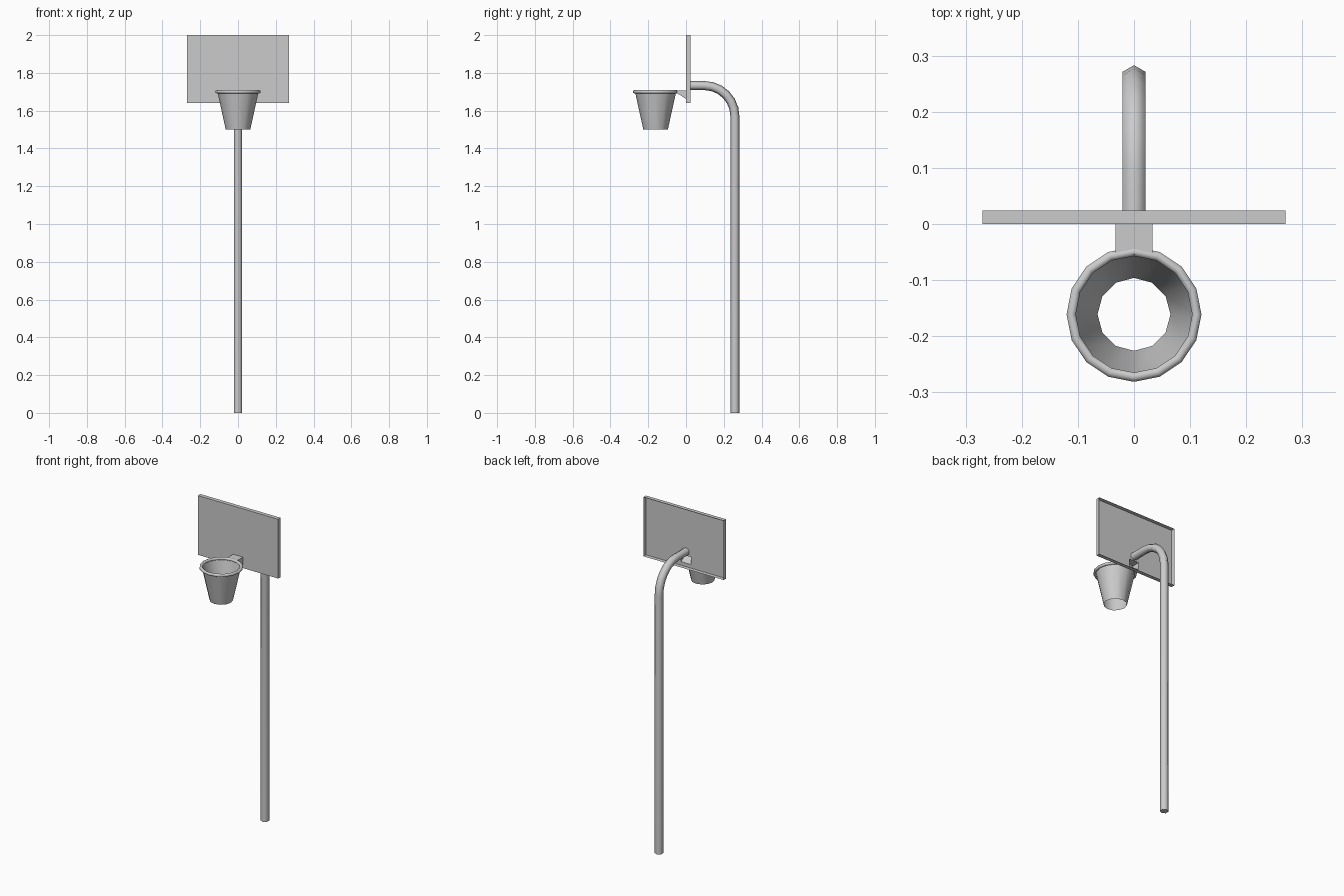
import bpy, bmesh, math
from math import sin, cos, pi

if "Cube" in bpy.data.objects:
    bpy.data.objects.remove(bpy.data.objects["Cube"])


def finish(name, bm, smooth=None, recalc=True):
    if recalc:
        bmesh.ops.recalc_face_normals(bm, faces=bm.faces)
    me = bpy.data.meshes.new(name)
    bm.to_mesh(me)
    bm.free()
    ob = bpy.data.objects.new(name, me)
    bpy.context.collection.objects.link(ob)
    if smooth:
        bpy.ops.object.select_all(action='DESELECT')
        ob.select_set(True)
        bpy.context.view_layer.objects.active = ob
        bpy.ops.object.shade_smooth_by_angle(angle=math.radians(smooth))
    return ob


def loft(name, rings, smooth, cap_start=False, closed=False):
    """Skin a list of equal-sized point rings."""
    bm = bmesh.new()
    vs = [[bm.verts.new(p) for p in r] for r in rings]
    n = len(vs[0])
    pairs = list(zip(vs, vs[1:])) + ([(vs[-1], vs[0])] if closed else [])
    for a, b in pairs:
        for i in range(n):
            j = (i + 1) % n
            bm.faces.new((a[i], a[j], b[j], b[i]))
    if cap_start:
        bm.faces.new(vs[0])
    return finish(name, bm, smooth)


# Pole: hexagonal tube, straight up then bent forward to the backboard
R, BEND, PY, PZ = 0.024, 0.163, 0.096, 1.57
path = [(PY + BEND, 0.0, 0.0)]
path += [(PY + BEND * cos(a), PZ + BEND * sin(a), a)
         for a in (i * pi / 12 for i in range(7))]
path.append((0.001, PZ + BEND, pi / 2))
rings = []
for y, z, a in path:
    ring = []
    for k in range(6):
        t = k * pi / 3
        out = R * cos(t)
        ring.append((R * sin(t), y + out * cos(a), z + out * sin(a)))
    rings.append(ring)
loft("pole", rings, 65, cap_start=True)

# Hoop rim: 16-sided ring
CY, RIM_Z = -0.161, 1.70
rings = []
for i in range(16):
    a = i * pi / 8
    ring = []
    for k in range(6):
        t = k * pi / 3 + pi / 6
        r = 0.112 + 0.0095 * cos(t)
        ring.append((r * cos(a), CY + r * sin(a), RIM_Z + 0.0095 * sin(t)))
    rings.append(ring)
loft("hoop_rim", rings, 65, closed=True)

# Net: open 12-sided tapered sleeve
profile = [(0.109, 1.70), (0.065, 1.50)]
loft("net", [[(r * cos(i * pi / 6), CY + r * sin(i * pi / 6), z)
              for i in range(12)] for r, z in profile], 35)

# Backboard: front sheet with a hole behind the bracket, edges folded back
bm = bmesh.new()
xs = (-0.27, -0.033, 0.033, 0.27)
zs = (1.64, 1.662, 1.707, 2.0)
g = [[bm.verts.new((x, 0, z)) for x in xs] for z in zs]
for r in range(3):
    for c in range(3):
        if (r, c) != (1, 1):
            bm.faces.new((g[r][c], g[r][c + 1], g[r + 1][c + 1], g[r + 1][c]))
outer = [e for e in bm.edges if e.is_boundary and
         any(abs(v.co.x) > 0.2 or v.co.z in (bm.verts and (g[0][0].co.z, g[3][0].co.z))
             for v in e.verts)]
ext = bmesh.ops.extrude_edge_only(bm, edges=outer)
for v in ext["geom"]:
    if isinstance(v, bmesh.types.BMVert):
        v.co.y = 0.024
# Wedge bracket pulled forward out of the hole, left hollow at the back
lo = [bm.verts.new((x, -0.054, 1.697)) for x in xs[1:3]]
hi = [bm.verts.new((x, -0.054, 1.707)) for x in xs[1:3]]
bl, br, tl, tr = g[1][1], g[1][2], g[2][1], g[2][2]
for f in ((bl, br, lo[1], lo[0]), (tl, hi[0], hi[1], tr),
          (bl, lo[0], hi[0], tl), (br, tr, hi[1], lo[1]),
          (lo[0], lo[1], hi[1], hi[0])):
    bm.faces.new(f)
finish("backboard", bm)
